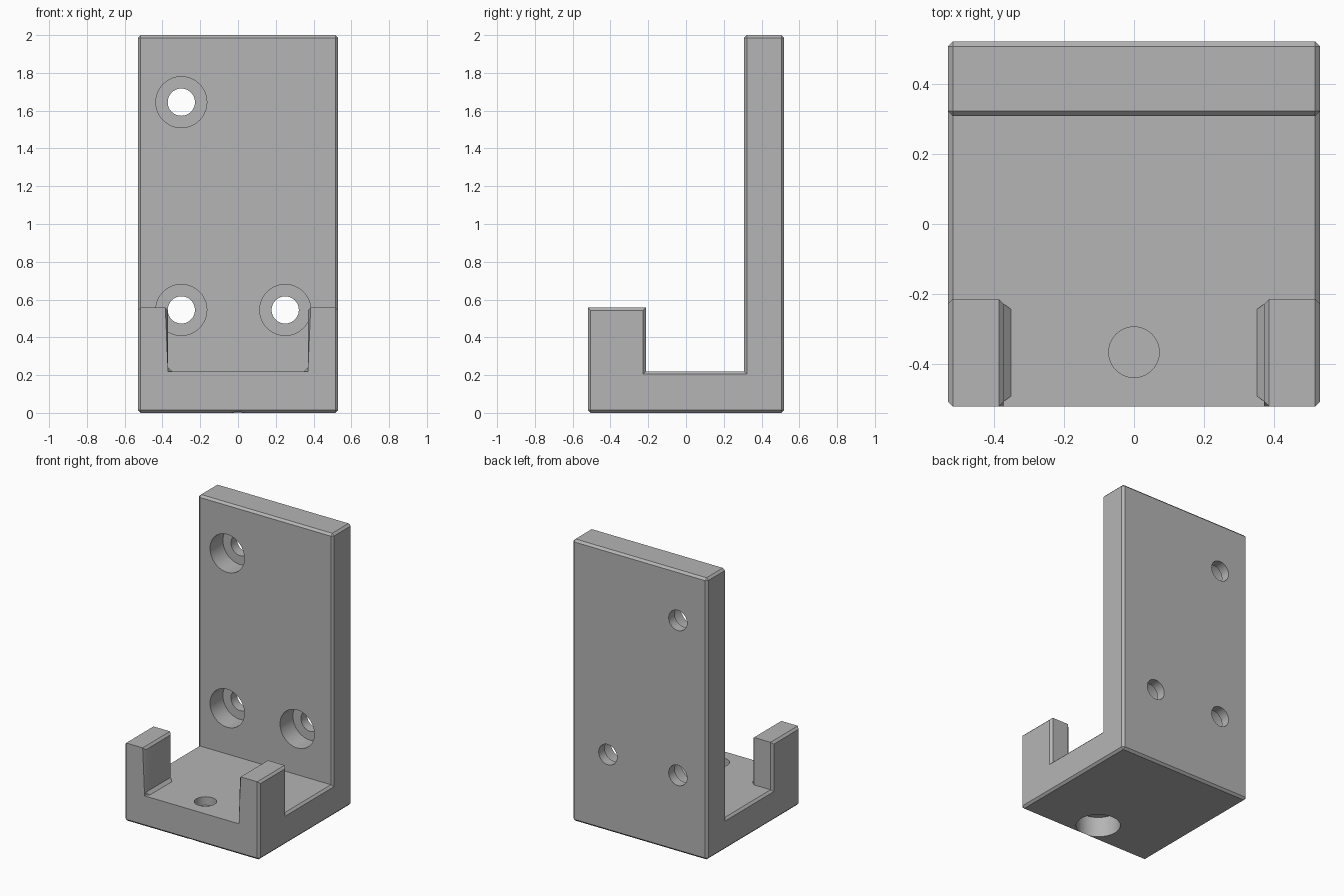
import bpy, bmesh
from mathutils import Matrix, Vector

cube = bpy.data.objects.get("Cube")
if cube:
    bpy.data.objects.remove(cube, do_unlink=True)

grey = bpy.data.materials.new("grey_plastic")
grey.use_nodes = True
colour = (0.46, 0.46, 0.46, 1)
grey.diffuse_color = colour
grey.node_tree.nodes["Principled BSDF"].inputs["Base Color"].default_value = colour

W, D, H = 0.53, 0.52, 2.0              # half width, half depth, height
PLATE, POST_BACK, POST_IN = 0.307, -0.213, 0.37
FLOOR, POST_TOP, CH = 0.22, 0.557, 0.015


def make_object(name, bm):
    mesh = bpy.data.meshes.new(name)
    bmesh.ops.recalc_face_normals(bm, faces=bm.faces[:])
    bm.to_mesh(mesh)
    bm.free()
    obj = bpy.data.objects.new(name, mesh)
    bpy.context.collection.objects.link(obj)
    mesh.materials.append(grey)
    return obj


# Bracket body: blocks stacked on a shared grid, only the outer skin is kept
xs = [-W, -POST_IN, POST_IN, W]
ys = [-D, POST_BACK, PLATE, D]
zs = [0, FLOOR, POST_TOP, H]


def solid(c):
    i, j, k = c
    if min(c) < 0 or max(c) > 2:
        return False
    return k == 0 or j == 2 or (k == 1 and j == 0 and i != 1)


bm = bmesh.new()
for c in [(i, j, k) for i in range(3) for j in range(3) for k in range(3)]:
    if not solid(c):
        continue
    for axis in range(3):
        for side in (0, 1):
            other = list(c)
            other[axis] += 2 * side - 1
            if solid(other):
                continue
            u, v = [a for a in range(3) if a != axis]
            corners = []
            for du, dv in ((0, 0), (1, 0), (1, 1), (0, 1)):
                n = list(c)
                n[axis] += side
                n[u] += du
                n[v] += dv
                corners.append(bm.verts.new((xs[n[0]], ys[n[1]], zs[n[2]])))
            bm.faces.new(corners)
bmesh.ops.remove_doubles(bm, verts=bm.verts[:], dist=0.0001)
bmesh.ops.recalc_face_normals(bm, faces=bm.faces[:])
bmesh.ops.dissolve_limit(bm, angle_limit=0.02, verts=bm.verts[:], edges=bm.edges[:])


# Chamfer outer edges, leaving the front and back rims of floor and posts sharp
def chamfered(e):
    if len(e.link_faces) != 2 or not e.is_convex or e.calc_face_angle(0) < 0.5:
        return False
    a, b = (v.co for v in e.verts)
    mid = (a + b) / 2
    along_x = abs(a.x - b.x) > 0.01
    return not (along_x and mid.y < 0 and mid.z > 0.1)


bmesh.ops.bevel(bm, geom=[e for e in bm.edges if chamfered(e)], offset=CH,
                segments=1, profile=0.5, affect='EDGES', clamp_overlap=True)
body = make_object("bracket_body", bm)


# Screw holes
def drill(centre, radius, depth, axis):
    cutter_bm = bmesh.new()
    bmesh.ops.create_cone(cutter_bm, cap_ends=True, segments=48, radius1=radius,
                          radius2=radius, depth=depth)
    if axis == 'Y':
        cutter_bm.transform(Matrix.Rotation(1.5707963, 4, 'X'))
    cutter_bm.transform(Matrix.Translation(Vector(centre)))
    cutter = make_object("hole_cutter", cutter_bm)
    cutter.hide_render = True
    mod = body.modifiers.new("hole", 'BOOLEAN')
    mod.operation, mod.solver, mod.object = 'DIFFERENCE', 'EXACT', cutter
    bpy.ops.object.modifier_apply(modifier=mod.name)
    bpy.data.objects.remove(cutter, do_unlink=True)


bpy.context.view_layer.objects.active = body
body.select_set(True)
BIG, SMALL, SINK = 0.135, 0.072, 0.145
for x, z in ((-0.3, 1.645), (-0.3, 0.545), (0.25, 0.545)):
    drill((x, PLATE, z), BIG, 2 * SINK, 'Y')
    drill((x, D, z), SMALL, 0.4, 'Y')
# Floor hole: recess below, blind hole above, thin web between
drill((0, -0.365, 0), 0.145, 2 * SINK, 'Z')
drill((0, -0.365, FLOOR), SMALL, 0.12, 'Z')
bpy.ops.object.shade_smooth_by_angle(angle=0.5)

# Small fillet wedge at the inner foot of each post
for side, name in ((-1, "right_foot_wedge"), (1, "left_foot_wedge")):
    bm = bmesh.new()
    ends = []
    for y, inset in ((-D + CH, 1), (POST_BACK - CH, -1)):
        pts = ((POST_IN, y, FLOOR), (POST_IN - 0.02, y + inset * CH, FLOOR),
               (POST_IN, y, FLOOR + 0.02))
        ends.append([bm.verts.new((side * px, py, pz)) for px, py, pz in pts])
    for end in ends:
        bm.faces.new(end)
    for i in range(3):
        j = (i + 1) % 3
        bm.faces.new((ends[0][i], ends[0][j], ends[1][j], ends[1][i]))
    make_object(name, bm)
